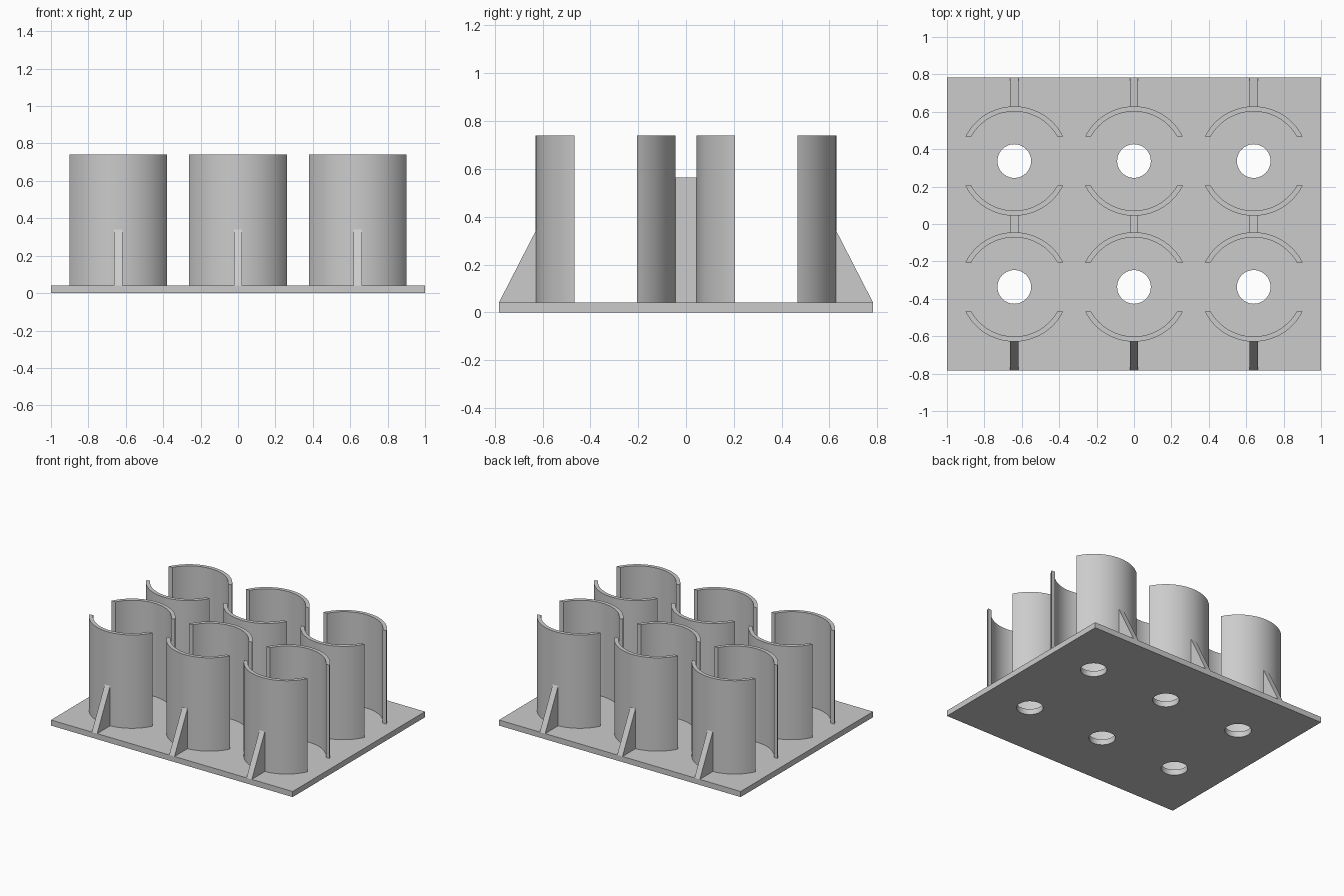
import bpy, bmesh, math

cube = bpy.data.objects.get("Cube")
if cube:
    bpy.data.objects.remove(cube)

HALF_X, HALF_Y, BASE, TOP = 1.0, 0.782, 0.042, 0.74
COL_X, ROW_Y = 0.64, 0.3365          # holder spacing
R_OUT, R_IN, CUT = 0.2925, 0.265, 0.131
HOLE_R, RIB_W = 0.09, 0.044

grey = bpy.data.materials.new("plain grey")
grey.use_nodes = True
colour = (0.6, 0.6, 0.6, 1)
grey.diffuse_color = colour
grey.node_tree.nodes["Principled BSDF"].inputs["Base Color"].default_value = colour


def extrude(name, points, direction):
    """Solid made by sweeping a closed 3D outline along a direction."""
    bm = bmesh.new()
    face = bm.faces.new([bm.verts.new(p) for p in points])
    swept = bmesh.ops.extrude_face_region(bm, geom=[face])["geom"]
    verts = [v for v in swept if isinstance(v, bmesh.types.BMVert)]
    bmesh.ops.translate(bm, verts=verts, vec=direction)
    bmesh.ops.recalc_face_normals(bm, faces=bm.faces)
    mesh = bpy.data.meshes.new(name)
    bm.to_mesh(mesh)
    bm.free()
    mesh.materials.append(grey)
    obj = bpy.data.objects.new(name, mesh)
    bpy.context.collection.objects.link(obj)
    return obj


def smooth(obj):
    bpy.ops.object.select_all(action="DESELECT")
    obj.select_set(True)
    bpy.context.view_layer.objects.active = obj
    bpy.ops.object.shade_smooth_by_angle(angle=math.radians(30))


def arc(radius, start, end, steps):
    for i in range(steps + 1):
        a = start + (end - start) * i / steps
        yield radius * math.cos(a), radius * math.sin(a)


# Base plate
plate = extrude("base_plate", [(-HALF_X, -HALF_Y, 0), (HALF_X, -HALF_Y, 0),
                               (HALF_X, HALF_Y, 0), (-HALF_X, HALF_Y, 0)], (0, 0, BASE))

# Curved wall outline, with its ends cut flat
a_out, a_in = math.asin(CUT / R_OUT), math.asin(CUT / R_IN)
outline = list(arc(R_OUT, a_out, math.pi - a_out, 40))
outline += list(arc(R_IN, math.pi - a_in, a_in, 40))

cutters = []
for col, cx in (("right", -COL_X), ("middle", 0), ("left", COL_X)):
    for row, side in (("front", -1), ("back", 1)):
        cy = side * ROW_Y
        # Facing pair of curved walls
        for place, facing in (("outer", side), ("inner", -side)):
            wall = extrude(f"{row}_{col}_{place}_wall",
                           [(cx + x, cy + facing * y, BASE) for x, y in outline],
                           (0, 0, TOP - BASE))
            smooth(wall)
        # Sloping brace against the outer wall
        y0 = side * (ROW_Y + R_OUT)
        y_in = y0 - side * 0.012
        extrude(f"{row}_{col}_brace",
                [(cx - RIB_W / 2, y, z) for y, z in
                 ((y_in, BASE), (side * HALF_Y, BASE), (y0, 0.34), (y_in, 0.34))],
                (RIB_W, 0, 0))
        # Drain hole cutter
        hole = extrude(f"{row}_{col}_hole_cutter",
                       [(cx + x, cy + y, -0.1) for x, y in
                        list(arc(HOLE_R, 0, math.tau, 48))[:-1]], (0, 0, 0.3))
        cutters.append(hole)
    # Web joining the two inner walls
    web = ROW_Y - R_OUT + 0.012
    extrude(f"{col}_web",
            [(cx - RIB_W / 2, y, z) for y, z in
             ((-web, BASE), (web, BASE), (web, 0.565), (-web, 0.565))], (RIB_W, 0, 0))

# Cut the holes through the plate
for hole in cutters:
    mod = plate.modifiers.new(hole.name, "BOOLEAN")
    mod.object, mod.operation, mod.solver = hole, "DIFFERENCE", "EXACT"
bpy.context.view_layer.update()
cut_mesh = bpy.data.meshes.new_from_object(
    plate.evaluated_get(bpy.context.evaluated_depsgraph_get()))
plate.modifiers.clear()
plate.data = cut_mesh
for hole in cutters:
    bpy.data.objects.remove(hole)
smooth(plate)
